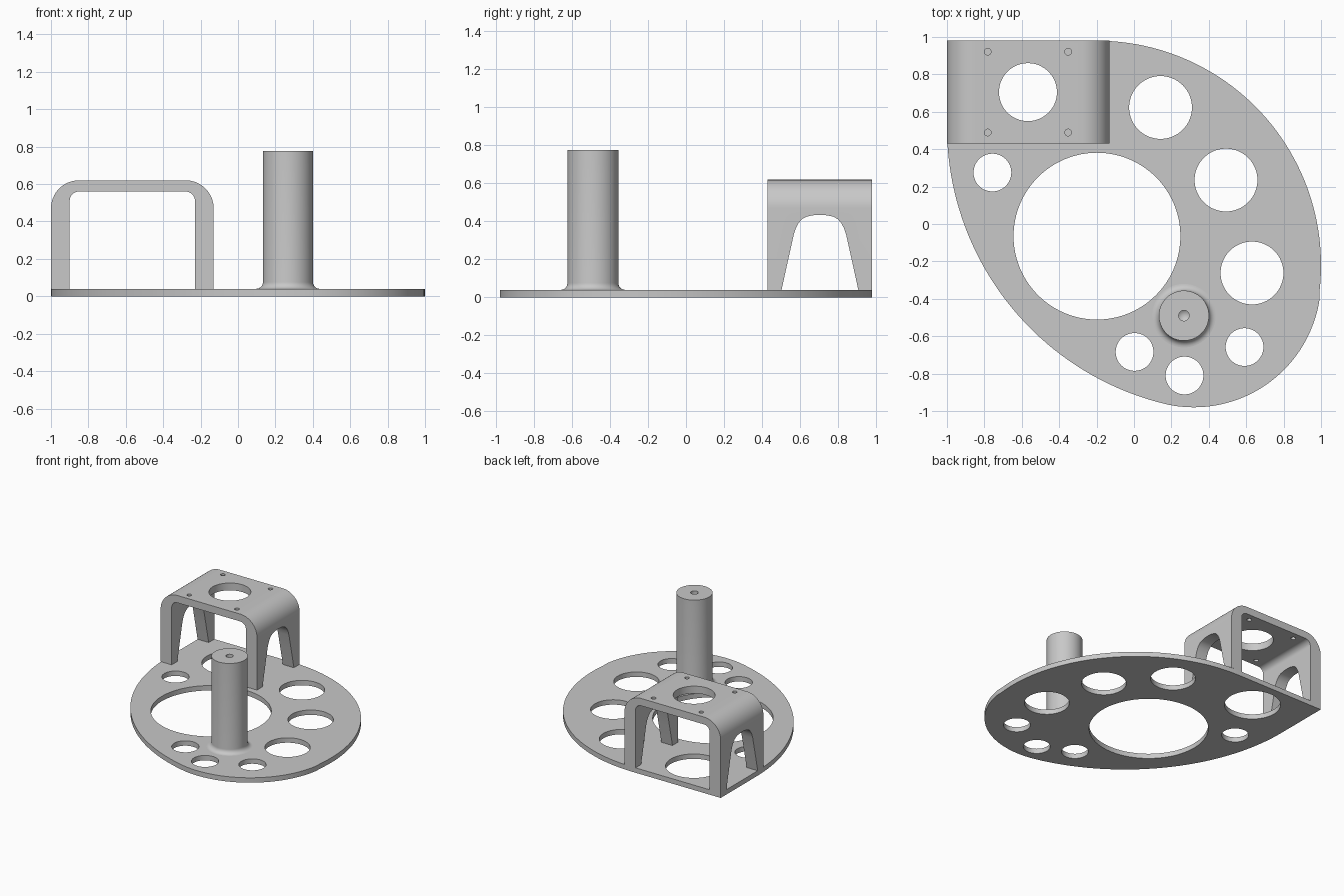
import bpy, bmesh
from math import sin, cos, radians, pi
from mathutils import Vector

cube = bpy.data.objects.get("Cube")
if cube:
    bpy.data.objects.remove(cube, do_unlink=True)

grey = bpy.data.materials.new("plain grey")
grey.use_nodes = True
grey.diffuse_color = (0.58, 0.58, 0.58, 1)
bsdf = grey.node_tree.nodes["Principled BSDF"]
bsdf.inputs["Base Color"].default_value = grey.diffuse_color

PLATE_TOP = 0.04
BACK = 0.98


def arc(cx, cy, r, a, b, n):
    """Points on an arc from angle a to angle b, in degrees."""
    angles = [radians(a + (b - a) * i / n) for i in range(n + 1)]
    return [(cx + r * cos(t), cy + r * sin(t)) for t in angles]


def circle(cx, cy, r, n=64):
    return arc(cx, cy, r, 0, 360, n)[:-1]


def prism(bm, points, axis, low, high):
    """Extrude a closed outline along an axis."""
    place = {"x": lambda u, v: (low, u, v),
             "y": lambda u, v: (u, low, v),
             "z": lambda u, v: (u, v, low)}[axis]
    face = bm.faces.new([bm.verts.new(place(u, v)) for u, v in points])
    new = bmesh.ops.extrude_face_region(bm, geom=[face], use_keep_orig=True)
    moved = [g for g in new["geom"] if isinstance(g, bmesh.types.BMVert)]
    shift = Vector([high - low if a == axis else 0 for a in "xyz"])
    bmesh.ops.translate(bm, verts=moved, vec=shift)


def make(name, bm):
    bmesh.ops.recalc_face_normals(bm, faces=bm.faces)
    mesh = bpy.data.meshes.new(name)
    bm.to_mesh(mesh)
    bm.free()
    obj = bpy.data.objects.new(name, mesh)
    bpy.context.collection.objects.link(obj)
    mesh.materials.append(grey)
    return obj


def activate(obj):
    bpy.ops.object.select_all(action="DESELECT")
    obj.select_set(True)
    bpy.context.view_layer.objects.active = obj


def cut(obj, cutter):
    mod = obj.modifiers.new("holes", "BOOLEAN")
    mod.operation, mod.solver, mod.object = "DIFFERENCE", "EXACT", cutter
    activate(obj)
    bpy.ops.object.modifier_apply(modifier=mod.name)
    bpy.data.objects.remove(cutter, do_unlink=True)


def smooth(obj):
    activate(obj)
    bpy.ops.object.shade_smooth_by_angle(angle=radians(30))


# Base plate: square corner joined to three tangent arcs
outline = [(-1, BACK)]
outline += arc(0.525, 0.52, 1.525, 180, 256, 40)
outline += arc(0.32, -0.3, 0.68, 256, 351.3, 40)[1:]
outline += arc(-0.2, -0.22, 1.2, -8.7, 90, 48)[1:]
bm = bmesh.new()
prism(bm, outline, "z", 0, PLATE_TOP)
plate = make("base_plate", bm)

# Round openings in the plate
bm = bmesh.new()
prism(bm, circle(-0.198, -0.065, 0.446, 96), "z", -0.1, 0.1)
prism(bm, circle(-0.565, 0.705, 0.21), "z", -0.1, 0.1)
for x, y in [(0.142, 0.623), (0.492, 0.235), (0.631, -0.262)]:
    prism(bm, circle(x, y, 0.168), "z", -0.1, 0.1)
for x, y in [(0.591, -0.658), (0.27, -0.81), (0.003, -0.684), (-0.757, 0.275)]:
    prism(bm, circle(x, y, 0.101), "z", -0.1, 0.1)
cut(plate, make("plate_cutter", bm))
smooth(plate)

# Bracket: rounded bridge profile swept front to back
left, right, top = -1, -0.13, 0.62
wall, roof, outer, inner = 0.1, 0.06, 0.15, 0.05
profile = [(left, PLATE_TOP)]
profile += arc(left + outer, top - outer, outer, 180, 90, 16)
profile += arc(right - outer, top - outer, outer, 90, 0, 16)
profile += [(right, PLATE_TOP), (right - wall, PLATE_TOP)]
profile += arc(right - wall - inner, top - roof - inner, inner, 0, 90, 10)
profile += arc(left + wall + inner, top - roof - inner, inner, 90, 180, 10)
profile += [(left + wall, PLATE_TOP)]
bm = bmesh.new()
prism(bm, profile, "y", 0.43, BACK)
bracket = make("bracket", bm)

# Bracket openings: centre bore, four screw holes, arches through both legs
mid_x, mid_y = -0.567, 0.705
bm = bmesh.new()
prism(bm, circle(mid_x, mid_y, 0.155), "z", 0.5, 0.7)
for sx in (-1, 1):
    for sy in (-1, 1):
        prism(bm, circle(mid_x + sx * 0.215, mid_y + sy * 0.216, 0.018, 24),
              "z", 0.5, 0.7)
half = [(0.212, 0), (0.202, PLATE_TOP), (0.167, 0.2), (0.138, 0.33),
        (0.127, 0.364), (0.112, 0.392), (0.093, 0.413), (0.07, 0.425),
        (0.04, 0.432)]
arch = [(mid_y - u, z) for u, z in half] + [(mid_y, 0.435)]
arch += [(mid_y + u, z) for u, z in reversed(half)]
prism(bm, arch, "x", -1.1, 0)
cut(bracket, make("bracket_cutter", bm))
smooth(bracket)

# Post: revolved profile with a foot fillet and a drilled top
radius, fillet, height, bore = 0.134, 0.036, 0.777, 0.028
post_profile = arc(radius + fillet, PLATE_TOP + fillet, fillet, 270, 180, 8)
post_profile += [(radius, height), (bore, height), (bore, height - 0.2),
                 (0, height - 0.22)]
bm = bmesh.new()
verts = [bm.verts.new((r, 0, z)) for r, z in post_profile]
edges = [bm.edges.new(pair) for pair in zip(verts, verts[1:])]
bmesh.ops.spin(bm, geom=verts + edges, cent=(0, 0, 0), axis=(0, 0, 1),
               angle=2 * pi, steps=64)
bmesh.ops.remove_doubles(bm, verts=bm.verts, dist=0.0001)
rim = [e for e in bm.edges if e.is_boundary]
bmesh.ops.holes_fill(bm, edges=rim, sides=0)
post = make("post", bm)
post.location = (0.267, -0.49, 0)
smooth(post)
